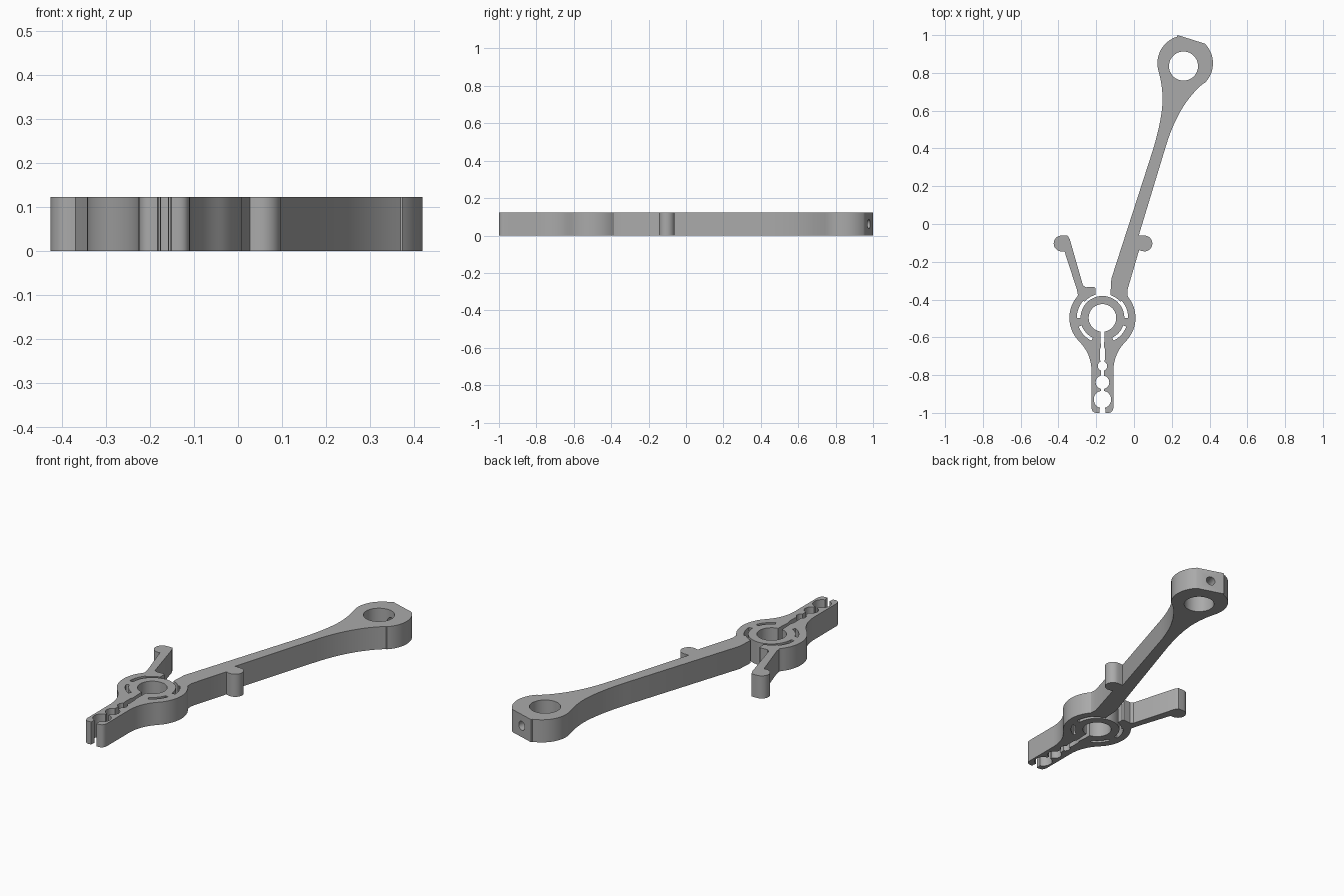
import bpy, bmesh, math
from mathutils import Vector

if "Cube" in bpy.data.objects:
    bpy.data.objects.remove(bpy.data.objects["Cube"])

H = 0.123                      # plate thickness
RING = (-0.167, -0.497)        # clamp ring centre
BORE = (0.262, 0.836)          # eye bore centre
HEAD = (0.271, 0.851)          # eye outline centre

grey = bpy.data.materials.new("grey")
grey.diffuse_color = (0.4, 0.4, 0.4, 1)
grey.use_nodes = True
grey.node_tree.nodes["Principled BSDF"].inputs["Base Color"].default_value = grey.diffuse_color


def arc(c, r, a0, a1, n=24):
    return [(c[0] + r * math.cos(math.radians(a0 + (a1 - a0) * i / n)),
             c[1] + r * math.sin(math.radians(a0 + (a1 - a0) * i / n))) for i in range(n + 1)]


def bez(a, b, c, n=12):
    a, b, c = Vector(a), Vector(b), Vector(c)
    return [tuple(a * (1 - t) ** 2 + b * 2 * t * (1 - t) + c * t * t)
            for t in (i / n for i in range(n + 1))]


def prism(name, pts, z0, z1):
    clean = [p for i, p in enumerate(pts) if (Vector(p) - Vector(pts[i - 1])).length > 1e-4]
    bm = bmesh.new()
    face = bm.faces.new([bm.verts.new((x, y, z0)) for x, y in clean])
    top = bmesh.ops.extrude_face_region(bm, geom=[face])["geom"]
    bmesh.ops.translate(bm, vec=(0, 0, z1 - z0), verts=[v for v in top if isinstance(v, bmesh.types.BMVert)])
    bmesh.ops.recalc_face_normals(bm, faces=bm.faces)
    me = bpy.data.meshes.new(name)
    bm.to_mesh(me)
    bm.free()
    ob = bpy.data.objects.new(name, me)
    bpy.context.collection.objects.link(ob)
    me.materials.append(grey)
    return ob


def mirror(pts):               # mirror about the clamp axis
    return [(2 * RING[0] - x, y) for x, y in reversed(pts)]


# right jaw side, up to the ring
jaw = [(-0.15, -1.0)] + bez((-0.135, -1.0), (-0.109, -1.0), (-0.109, -0.965), 6)
jaw += bez((-0.109, -0.78), (-0.109, -0.687), (-0.043, -0.621))

outline = jaw + arc(RING, 0.175, -45, 40)
# long arm, right edge with finger knob
outline += [(-0.035, -0.35), (0.027, -0.138), (0.04, -0.143)]
outline += arc((0.055, -0.103), 0.042, -90, 80, 18) + [(0.05, -0.061), (0.025, -0.061)]
outline += bez((0.168, 0.41), (0.235, 0.635), (0.368, 0.745))
# eye end with flat
outline += arc(HEAD, 0.147, -46, 45) + [(0.231, 1.0)] + arc(HEAD, 0.147, 107, 195)
# long arm, left edge
outline += bez((0.129, 0.812), (0.152, 0.735), (0.151, 0.65))
outline += bez((0.151, 0.65), (0.148, 0.55), (0.098, 0.385))
# gap between the two arms
outline += [(-0.12, -0.29), (-0.125, -0.379), (-0.205, -0.379), (-0.205, -0.34), (-0.211, -0.333)]
# short lever with finger knob
outline += [(-0.255, -0.335), (-0.27, -0.325), (-0.34, -0.08), (-0.352, -0.061)]
outline += arc((-0.383, -0.103), 0.042, 90, 270, 18)
outline += [(-0.368, -0.145), (-0.303, -0.345), (-0.297, -0.376)]
outline += arc(RING, 0.175, 140, 225) + mirror(jaw)

body = prism("clamp_arm", outline, 0, H)

cutters = []


def cut(name, pts):
    cutters.append(prism(name, pts, -0.05, H + 0.05))


def slot(name, r0, r1, a0, a1):
    cut(name, arc(RING, r1, a0, a1) + arc(RING, r0, a1, a0))


# bores and curved relief slots
cut("eye_bore", arc(BORE, 0.077, 0, 360, 48)[:-1])
cut("ring_bore", arc(RING, 0.073, 0, 360, 48)[:-1])
slot("upper_slot", 0.116, 0.128, 4, 176)
slot("right_slot", 0.1165, 0.136, 0, 42)
slot("left_slot", 0.1165, 0.136, 138, 180)
slot("lower_left_slot", 0.117, 0.134, 200, 244)
slot("lower_right_slot", 0.117, 0.134, 296, 340)

# jaw slit with three gripping holes
x = RING[0]
half = [(x + 0.016, -1.05), (x + 0.016, -0.985), (x + 0.009, -0.95), (x + 0.009, -0.73),
        (x + 0.014, -0.715), (x + 0.014, -0.665), (x + 0.008, -0.65), (x + 0.011, -0.6), (x + 0.011, -0.5)]
cut("jaw_slit", half + mirror(half))
for y, r in ((-0.752, 0.025), (-0.838, 0.036), (-0.929, 0.046)):
    cut("grip_hole", arc((x, y), r, 0, 360, 32)[:-1])

# set screw hole through the flat
axis = Vector((0.276, 0.961, 0))
screw = prism("screw_hole", arc((0, 0), 0.024, 0, 360, 24)[:-1], 0, 0.25)
screw.rotation_mode = 'QUATERNION'
screw.rotation_quaternion = axis.to_track_quat('Z', 'Y')
screw.location = (BORE[0], BORE[1], H / 2)
cutters.append(screw)

bpy.context.view_layer.objects.active = body
body.select_set(True)
for c in cutters:
    m = body.modifiers.new(c.name, 'BOOLEAN')
    m.operation, m.solver, m.object = 'DIFFERENCE', 'EXACT', c
    bpy.ops.object.modifier_apply(modifier=m.name)
for c in cutters:
    bpy.data.objects.remove(c)
bpy.ops.object.shade_smooth_by_angle(angle=math.radians(30))
